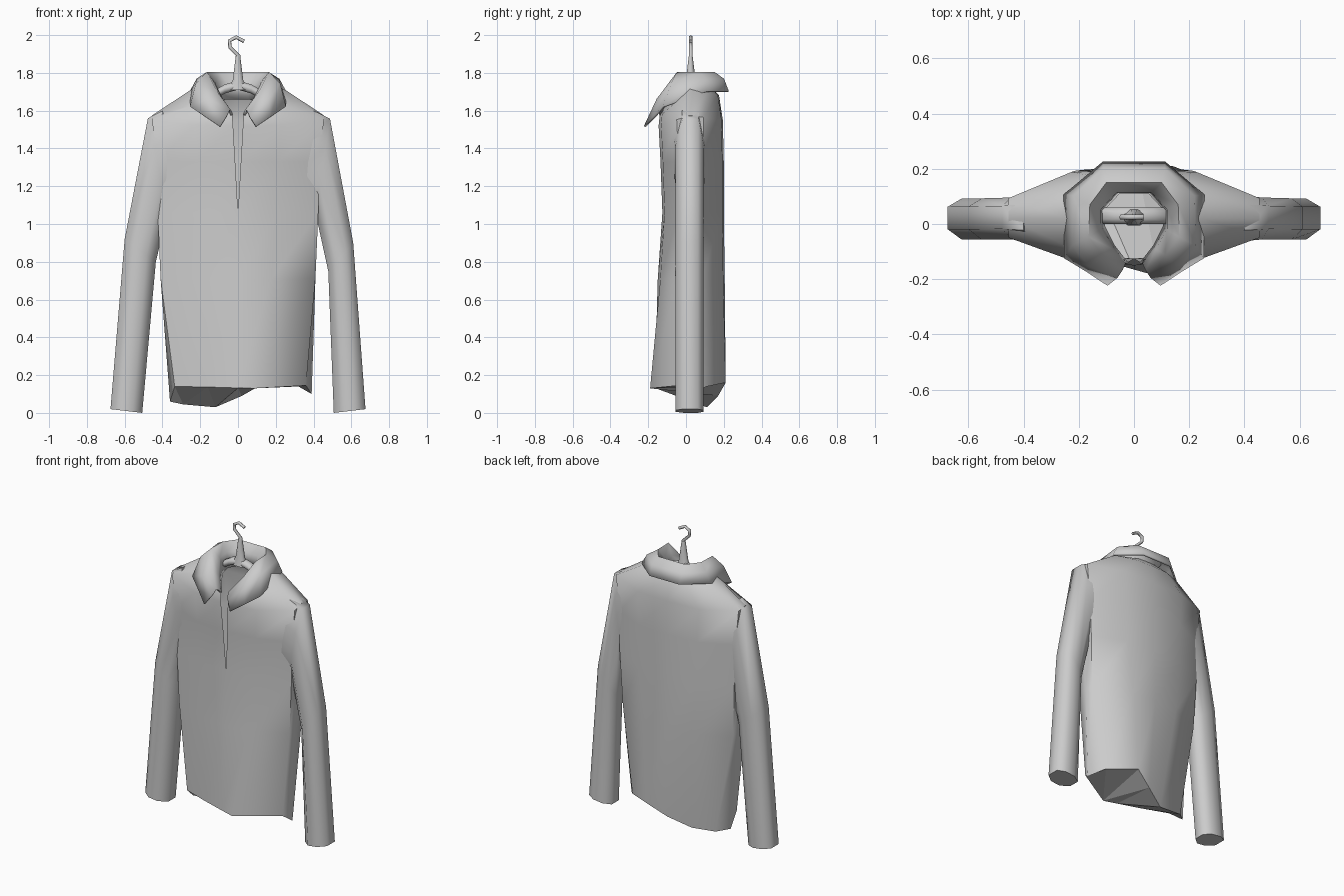
import bpy, bmesh
from mathutils import Vector

if "Cube" in bpy.data.objects:
    bpy.data.objects.remove(bpy.data.objects["Cube"])


def finish(obj, angle):
    bpy.ops.object.select_all(action='DESELECT')
    obj.select_set(True)
    bpy.context.view_layer.objects.active = obj
    bpy.ops.object.shade_smooth_by_angle(angle=angle)


def loft(name, rings, closed=False, caps=False, angle=1.1):
    """Skin a list of equally long point rows into one mesh."""
    bm = bmesh.new()
    rows = [[bm.verts.new(p) for p in r] for r in rings]
    n = len(rows[0])
    for a, b in zip(rows, rows[1:]):
        for i in range(n if closed else n - 1):
            j = (i + 1) % n
            bm.faces.new((a[i], a[j], b[j], b[i]))
    if caps:
        bm.faces.new(rows[0])
        bm.faces.new(rows[-1])
    bmesh.ops.remove_doubles(bm, verts=bm.verts, dist=0.0008)
    bmesh.ops.recalc_face_normals(bm, faces=bm.faces)
    me = bpy.data.meshes.new(name)
    bm.to_mesh(me)
    bm.free()
    obj = bpy.data.objects.new(name, me)
    bpy.context.collection.objects.link(obj)
    finish(obj, angle)
    return obj


# Torso: half outline, repeated left, open at the front centre for the slit
Y0 = 0.02


def torso_ring(w, front, back, zf, zs, zb, slit, side, u_mid=.5):
    outline = [(0, -1), (u_mid, -.92), (1, -side), (1, 0), (1, side), (u_mid, .96), (0, 1)]
    half = []
    for u, v in outline:
        y = Y0 + (v * (back - Y0) if v > 0 else -v * (front - Y0))
        z = zs + abs(v) * ((zb if v > 0 else zf) - zs)
        half.append((u * w if u or v > 0 else slit, y, z))
    return half + [(-x, y, z) for x, y, z in half[-2::-1]]


hem = [(0, -.165, .132), (.09, -.19, .13), (.36, -.04, .145), (.39, .02, .10),
       (.32, .11, .14), (.14, .21, .16), (.02, .17, .09), (-.12, .11, .03),
       (-.29, .10, .045), (-.36, .04, .06), (-.335, -.06, .14),
       (-.16, -.12, .137), (0, -.165, .132)]
rings = [hem] + [torso_ring(*r) for r in (
    (.41, -.15, .205, .70, .72, .70, 0, .35, .42),
    (.425, -.125, .20, 1.06, 1.06, 1.06, 0, .42),
    (.43, -.135, .20, 1.33, 1.33, 1.33, .015, .38),
    (.455, -.145, .195, 1.52, 1.575, 1.55, .026, .42),
    (.25, -.14, .175, 1.57, 1.71, 1.68, .03, .6),
    (.13, -.13, .13, 1.60, 1.74, 1.73, .034, .5))]
body = loft("shirt_body", rings, angle=1.0)

# Hem closing face, its own flat panel
bm = bmesh.new()
bm.faces.new([bm.verts.new(p) for p in hem[:-1]][::-1])
bmesh.ops.triangulate(bm, faces=bm.faces)
me = bpy.data.meshes.new("hem_underside")
bm.to_mesh(me)
bm.free()
under = bpy.data.objects.new("hem_underside", me)
bpy.context.collection.objects.link(under)

# Sleeves: each ring spans an outer and an inner point; the first is buried in the torso
SECTION = [(1, -.5), (1, .6), (.4, 1), (-.4, 1), (-1, .6), (-1, -.4), (-.4, -1), (.4, -1)]


def sleeve(name, side, spans):
    rows = []
    for outer, inner, y, hw in spans:
        o, i = Vector(outer), Vector(inner)
        mid, half = (o + i) / 2, (o - i) / 2
        row = []
        for a, b in SECTION:
            p = mid + half * a
            row.append((side * p.x, y + b * hw, p.y))
        rows.append(row)
    loft(name, rows, closed=True, caps=True)


cuff = ((.675, .02), (.507, .0), .018, .074)
root = ((.40, 1.60), (.28, 1.15), .02, .085)
sleeve("right_sleeve", 1, [root, ((.487, 1.557), (.41, 1.06), .02, .076),
                           ((.61, .90), (.478, .75), .018, .075), cuff])
sleeve("left_sleeve", -1, [root, ((.477, 1.56), (.37, 1.07), .02, .076),
                           ((.60, .92), (.435, .80), .018, .075), cuff])

# Collar: stand, fold line and falling edge, mirrored halves
stand = [(.055, .115, 1.66), (.115, .05, 1.65), (.11, -.01, 1.64), (.075, -.08, 1.61), (.032, -.135, 1.575)]
roll = [(.065, .12, 1.75), (.125, .055, 1.75), (.125, -.02, 1.74), (.085, -.09, 1.66), (.036, -.145, 1.59)]
fold = [(.10, .15, 1.80), (.16, .07, 1.80), (.165, -.045, 1.80), (.115, -.11, 1.70), (.045, -.165, 1.605)]
mid = [(.11, .197, 1.765), (.215, .10, 1.765), (.22, -.075, 1.74), (.16, -.15, 1.66), (.06, -.19, 1.57)]
fall = [(.11, .222, 1.70), (.25, .105, 1.70), (.25, -.12, 1.62), (.17, -.168, 1.565), (.095, -.218, 1.515)]


def both(half):
    return [(-x, y, z) for x, y, z in half[::-1]] + half


collar = loft("collar", [both(r) for r in (stand, roll, fold, mid, fall)], angle=1.3)
m = collar.modifiers.new("thickness", 'SOLIDIFY')
m.thickness = 0.012
m.offset = 0

# Hanger: bowed bar, tapering neck and bent hook
ROUND = [(1, .4), (.4, 1), (-.4, 1), (-1, .4), (-1, -.4), (-.4, -1), (.4, -1), (1, -.4)]
bar = [[(x, .03 + a * .03, z + b * .024) for a, b in ROUND]
       for x, z in ((-.14, 1.675), (-.07, 1.715), (0, 1.735), (.07, 1.715), (.14, 1.675))]
loft("hanger_bar", bar, closed=True, caps=True)

neck = [[(a * w, .025 + b * d, z) for a, b in ROUND]
        for z, w, d in ((1.71, .055, .03), (1.76, .028, .026), (1.89, .012, .010))]
loft("hanger_neck", neck, closed=True, caps=True)

curve = bpy.data.curves.new("hanger_hook", 'CURVE')
curve.dimensions = '3D'
curve.bevel_depth = 0.01
curve.bevel_resolution = 1
curve.use_fill_caps = True
path = [(.004, 1.87), (.004, 1.89), (-.042, 1.935), (-.045, 1.97), (-.01, 1.989), (.032, 1.967)]
sp = curve.splines.new('POLY')
sp.points.add(len(path) - 1)
for p, (x, z) in zip(sp.points, path):
    p.co = (x, .025, z, 1)
hook = bpy.data.objects.new("hanger_hook", curve)
bpy.context.collection.objects.link(hook)
